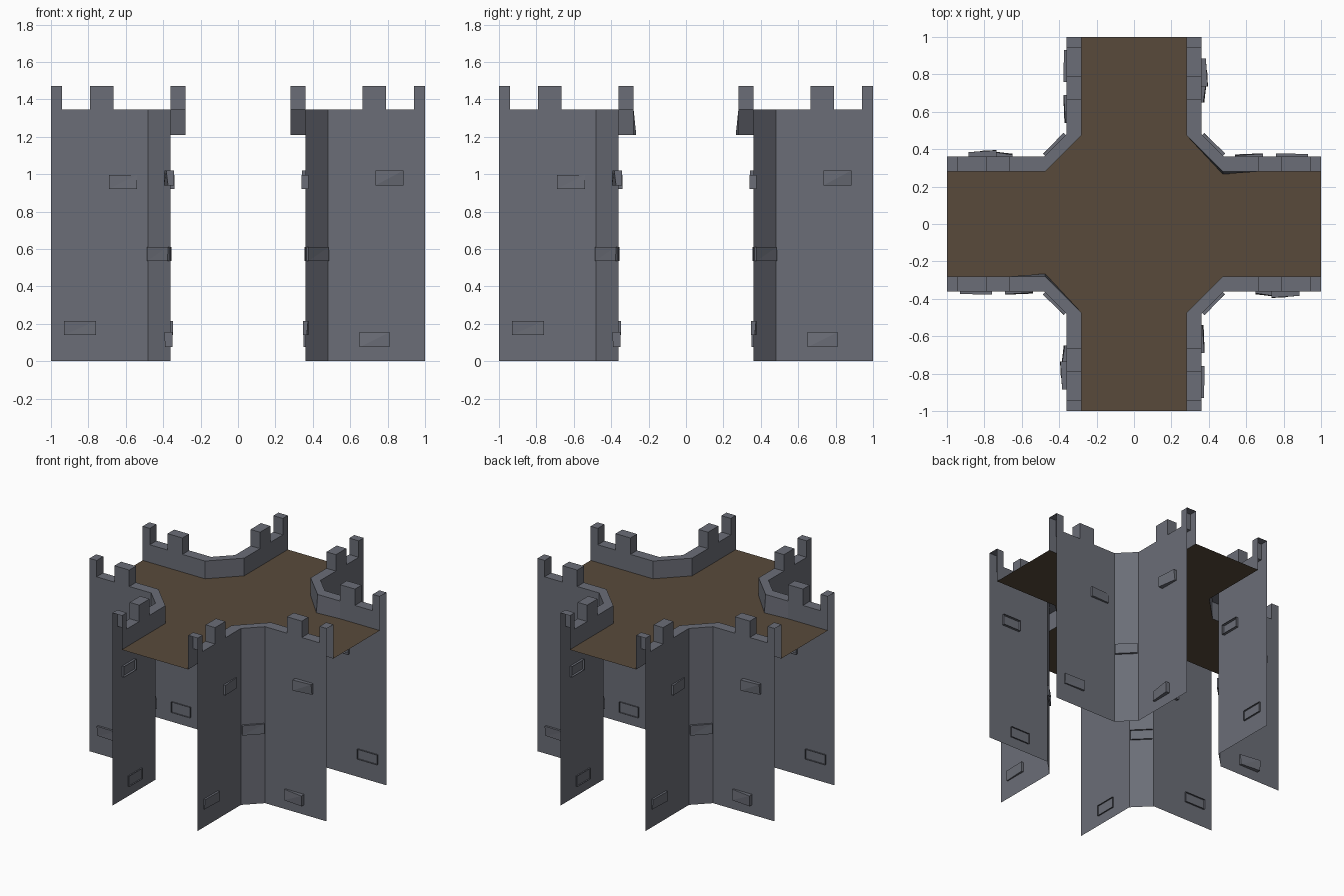
import bpy, bmesh, math
from mathutils import Vector, Matrix

if "Cube" in bpy.data.objects:
    bpy.data.objects.remove(bpy.data.objects["Cube"])

DECK, TOP, MERLON = 1.21, 1.345, 1.47


def material(name, rgb):
    m = bpy.data.materials.new(name)
    m.diffuse_color = (*rgb, 1)
    m.use_nodes = True
    m.node_tree.nodes["Principled BSDF"].inputs["Base Color"].default_value = m.diffuse_color
    return m


STONE = material("grey stone", (0.147, 0.155, 0.185))
PLANK = material("brown floor", (0.098, 0.068, 0.043))


def make(name, faces, mat, turn=0):
    """Mesh from a list of corner-point loops, turned about z by quarter turns."""
    bm = bmesh.new()
    for loop in faces:
        bm.faces.new([bm.verts.new(p) for p in loop])
    bmesh.ops.remove_doubles(bm, verts=bm.verts, dist=1e-5)
    me = bpy.data.meshes.new(name)
    bm.to_mesh(me)
    bm.free()
    me.transform(Matrix.Rotation(turn * math.pi / 2, 4, 'Z'))
    me.materials.append(mat)
    ob = bpy.data.objects.new(name, me)
    bpy.context.collection.objects.link(ob)
    return ob


# Plan stations along one corner wall: outer point, inner point
ARM = [1.0, 0.94, 0.79, 0.665]
outer = [(0.36, -d) for d in ARM] + [(0.36, -0.48), (0.48, -0.36)] + [(d, -0.36) for d in ARM[::-1]]
inner = [(0.28, -d) for d in ARM] + [(0.28, -0.475), (0.475, -0.28)] + [(d, -0.28) for d in ARM[::-1]]
RAISED = {0, 2, 6, 8}          # segments carrying merlons


def wall_faces(flare):
    """Outer sheet to the ground, inner parapet, coping and merlons."""
    faces = []
    low = list(inner)
    if flare:
        low[4] = (0.266, -0.475)
    n = len(outer)
    for i in range(n - 1):
        a, b, c, d = outer[i], outer[i + 1], inner[i + 1], inner[i]
        faces.append([(*a, 0), (*b, 0), (*b, TOP), (*a, TOP)])
        faces.append([(*low[i + 1], DECK), (*low[i], DECK), (*d, TOP), (*c, TOP)])
        h = TOP
        if i in RAISED:
            h = MERLON
            ring = [a, b, c, d]
            for k in range(4):
                if (i == 0 and k == 3) or (i == n - 2 and k == 1):
                    continue                  # open at the arm ends
                p, q = ring[k], ring[(k + 1) % 4]
                faces.append([(*p, TOP), (*q, TOP), (*q, h), (*p, h)])
        faces.append([(*a, h), (*b, h), (*c, h), (*d, h)])
    return faces


def brick(start, end, z0, z1, depths, sink=0.018):
    """Rough block through the wall: open at the back, uneven outer corners.
    depths: start-low, end-low, end-high, start-high."""
    s, e = Vector((*start, 0)), Vector((*end, 0))
    out = (e - s).normalized().cross(Vector((0, 0, 1)))
    pts = [(s, z0), (e, z0), (e, z1), (s, z1)]
    back = [p - out * sink + Vector((0, 0, z)) for p, z in pts]
    front = [p + out * d + Vector((0, 0, z)) for (p, z), d in zip(pts, depths)]
    faces = [[front[0], front[1], front[2]], [front[0], front[2], front[3]]]
    for k in range(4):
        j = (k + 1) % 4
        faces.append([back[k], back[j], front[j], front[k]])
    return faces


bricks = (
    brick((0.36, -0.69), (0.36, -0.54), 0.92, 0.995, (0.018, 0.012, 0.006, 0.016), 0.02)
    + brick((0.36, -0.93), (0.36, -0.76), 0.14, 0.215, (0.008, 0.016, 0.018, 0.014), 0.012)
    + brick((0.735, -0.36), (0.885, -0.36), 0.94, 1.02, (0.036, 0.014, 0.024, 0.034))
    + brick((0.65, -0.36), (0.81, -0.36), 0.075, 0.155, (0.016, 0.03, 0.034, 0.01), 0.01)
    + brick((0.365, -0.475), (0.475, -0.365), 0.535, 0.61, (0.016, 0.016, 0.014, 0.018), 0.012)
)

# Four corner walls and their protruding stones
for t in range(4):
    make("corner_wall", wall_faces(t % 2 == 1), STONE, t)
    make("wall_stones", bricks, STONE, t)

# Cross-shaped walkway floor
cross = []
for t in range(4):
    for p in ((0.28, -1), (0.28, -0.475), (0.475, -0.28), (1, -0.28)):
        cross.append(Matrix.Rotation(t * math.pi / 2, 3, 'Z') @ Vector((*p, DECK)))
make("walkway_floor", [cross], PLANK)
